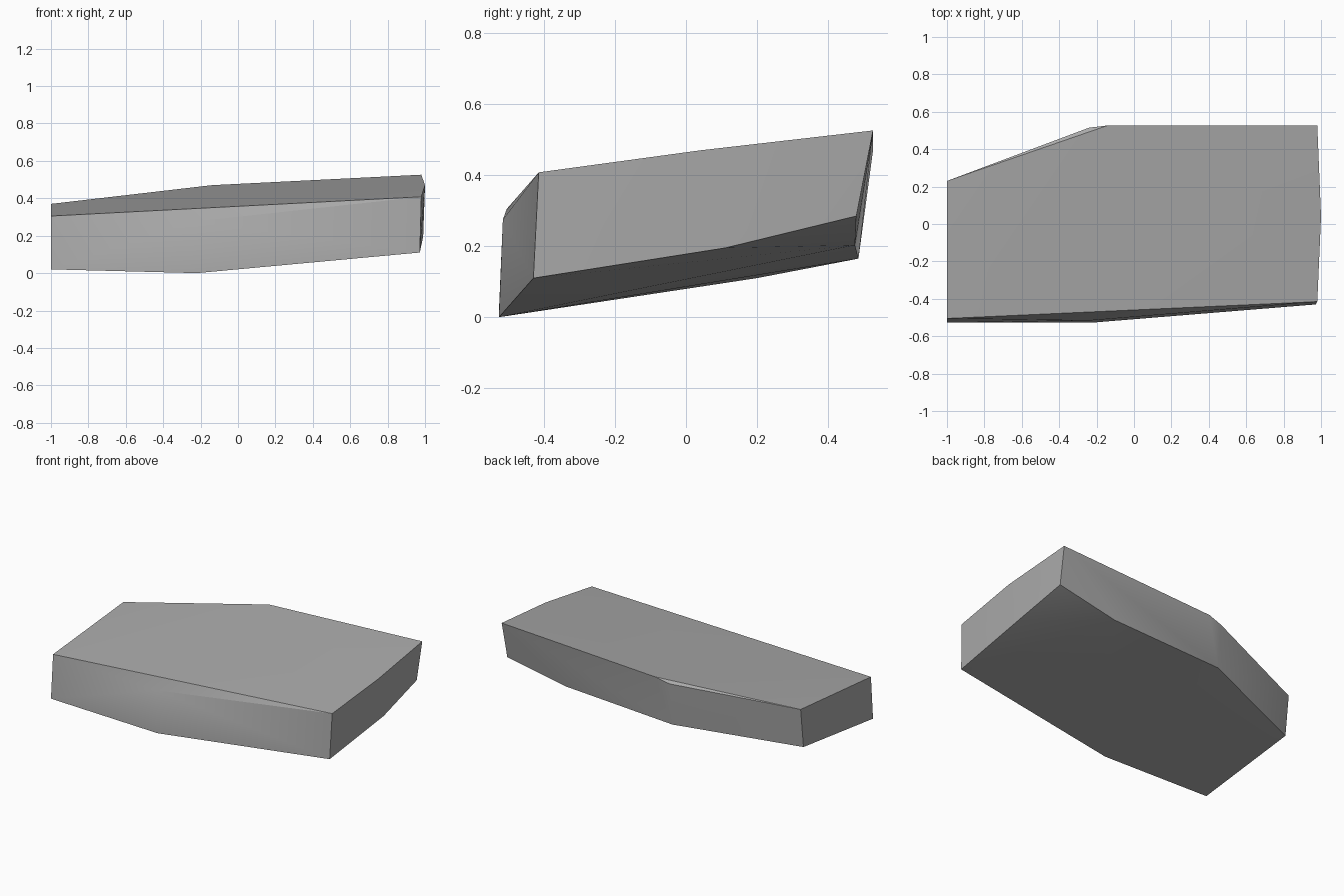
import bpy
import bmesh
import math

cube = bpy.data.objects.get("Cube")
if cube:
    bpy.data.objects.remove(cube)

# Stone colour
stone = bpy.data.materials.new("stone_grey")
stone.use_nodes = True
colour = (0.40, 0.40, 0.40, 1.0)
stone.diffuse_color = colour
bsdf = stone.node_tree.nodes["Principled BSDF"]
bsdf.inputs["Base Color"].default_value = colour
bsdf.inputs["Roughness"].default_value = 0.9

# Corners of the tilted top, walking around the rim
top_rim = [
    (-1.0, -0.505, 0.305), (0.98, -0.415, 0.408), (1.0, 0.04, 0.47),
    (0.98, 0.527, 0.526), (-0.14, 0.527, 0.47), (-1.0, 0.23, 0.37),
]
# Chipped corners just under the rim, front and back
chips = [(-0.24, -0.516, 0.275), (-0.24, 0.515, 0.445)]
# Corners of the underside
bottom_rim = [
    (-1.0, -0.527, 0.02), (-0.22, -0.527, 0.0), (0.972, -0.43, 0.11),
    (0.99, 0.11, 0.195), (0.972, 0.48, 0.285), (0.55, 0.476, 0.203),
    (-0.24, 0.486, 0.165), (-1.0, 0.2, 0.11),
]

# Slab: hull around the corners
bm = bmesh.new()
for corner in top_rim + chips + bottom_rim:
    bm.verts.new(corner)
bmesh.ops.convex_hull(bm, input=bm.verts[:])
bmesh.ops.recalc_face_normals(bm, faces=bm.faces[:])
mesh = bpy.data.meshes.new("stone_slab")
bm.to_mesh(mesh)
bm.free()
mesh.materials.append(stone)

slab = bpy.data.objects.new("stone_slab", mesh)
bpy.context.collection.objects.link(slab)
bpy.ops.object.select_all(action="DESELECT")
slab.select_set(True)
bpy.context.view_layer.objects.active = slab
bpy.ops.object.shade_smooth_by_angle(angle=math.radians(30))
